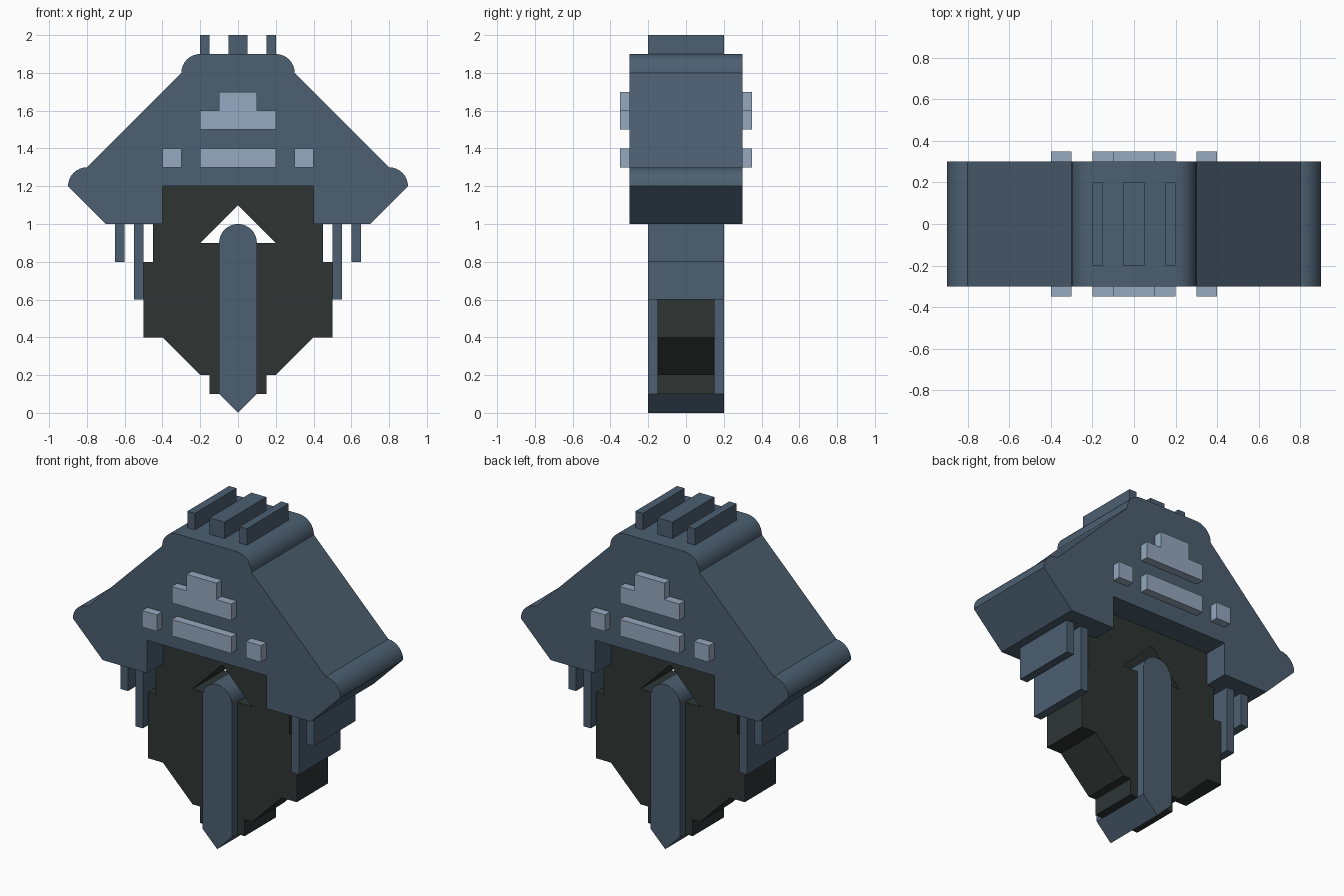
import bpy, bmesh, math

if "Cube" in bpy.data.objects:
    bpy.data.objects.remove(bpy.data.objects["Cube"])


def material(name, rgb):
    m = bpy.data.materials.new(name)
    m.diffuse_color = (*rgb, 1)
    m.use_nodes = True
    m.node_tree.nodes["Principled BSDF"].inputs["Base Color"].default_value = m.diffuse_color
    return m


STEEL = material("slate_blue", (0.072, 0.115, 0.165))
PALE = material("pale_blue", (0.305, 0.391, 0.521))
DARK = material("dark_grey", (0.0275, 0.0355, 0.034))


def arc(cx, cz, r, start, end, n=8):
    angles = [math.radians(start + (end - start) * i / n) for i in range(n + 1)]
    return [(cx + r * math.cos(a), cz + r * math.sin(a)) for a in angles]


def mirrored(half):
    """Close a right-hand outline with its mirror image across x = 0."""
    return half + [(-x, z) for x, z in reversed(half) if abs(x) > 1e-6]


def rect(x0, x1, z0, z1):
    return [(x0, z0), (x1, z0), (x1, z1), (x0, z1)]


def prism(name, outline, y0, y1, mat, mirror=False):
    """Extrude an xz outline along y; optionally mirror it across x."""
    bm = bmesh.new()
    face = bm.faces.new([bm.verts.new((x, y0, z)) for x, z in outline])
    ext = bmesh.ops.extrude_face_region(bm, geom=[face], use_keep_orig=True)
    moved = [g for g in ext["geom"] if isinstance(g, bmesh.types.BMVert)]
    bmesh.ops.translate(bm, verts=moved, vec=(0, y1 - y0, 0))
    bmesh.ops.recalc_face_normals(bm, faces=bm.faces)
    if mirror:
        # open the faces lying on the mirror plane
        seam = [f for f in bm.faces if all(abs(v.co.x) < 1e-6 for v in f.verts)]
        bmesh.ops.delete(bm, geom=seam, context='FACES_ONLY')
    mesh = bpy.data.meshes.new(name)
    bm.to_mesh(mesh)
    bm.free()
    mesh.materials.append(mat)
    obj = bpy.data.objects.new(name, mesh)
    bpy.context.collection.objects.link(obj)
    if mirror:
        obj.modifiers.new("mirror", 'MIRROR')
    return obj


# Sloped hood with rounded shoulders and an arch opening below
hood = prism("hood", mirrored(
    [(0.4, 1.2), (0.4, 1.0), (0.7, 1.0)]
    + arc(0.8, 1.2, 0.1, 0, 90)
    + arc(0.2, 1.8, 0.1, 0, 90)), -0.3, 0.3, STEEL)

# Dark inner body; the half outline notches around the triangular window
prism("inner_body", [
    (0, 0.1), (0.15, 0.1), (0.15, 0.2), (0.2, 0.2), (0.4, 0.4), (0.5, 0.4),
    (0.5, 0.8), (0.45, 0.8), (0.45, 1.0), (0.4, 1.0), (0.4, 1.2), (0, 1.2),
    (0, 1.1), (0.2, 0.9), (0, 0.9)], -0.15, 0.15, DARK, mirror=True)

# Central keel with rounded top and pointed foot
keel = prism("central_keel", mirrored(
    [(0, 0), (0.1, 0.1)] + arc(0, 0.9, 0.1, 0, 90)), -0.2, 0.2, STEEL)

# Fins on the roof and under the shoulders
prism("roof_fin_middle", rect(-0.05, 0.05, 1.9, 2.0), -0.2, 0.2, STEEL)
for name, box in (("roof_fin_side", (0.15, 0.2, 1.9, 2.0)),
                  ("hanging_fin_long", (0.5, 0.55, 0.6, 1.0)),
                  ("hanging_fin_short", (0.6, 0.65, 0.8, 1.0))):
    prism(name, rect(*box), -0.2, 0.2, STEEL, mirror=True)

# Raised pale plates, front and back
for side, y0, y1 in (("front", -0.35, -0.3), ("back", 0.3, 0.35)):
    prism(side + "_stepped_plate", mirrored(
        [(0.2, 1.5), (0.2, 1.6), (0.1, 1.6), (0.1, 1.7)]), y0, y1, PALE)
    prism(side + "_long_plate", rect(-0.2, 0.2, 1.3, 1.4), y0, y1, PALE)
    prism(side + "_square_plates", rect(0.3, 0.4, 1.3, 1.4), y0, y1, PALE, mirror=True)

# Smooth the rounded parts
for obj in (hood, keel):
    bpy.ops.object.select_all(action='DESELECT')
    obj.select_set(True)
    bpy.context.view_layer.objects.active = obj
    bpy.ops.object.shade_smooth_by_angle(angle=math.radians(30))
